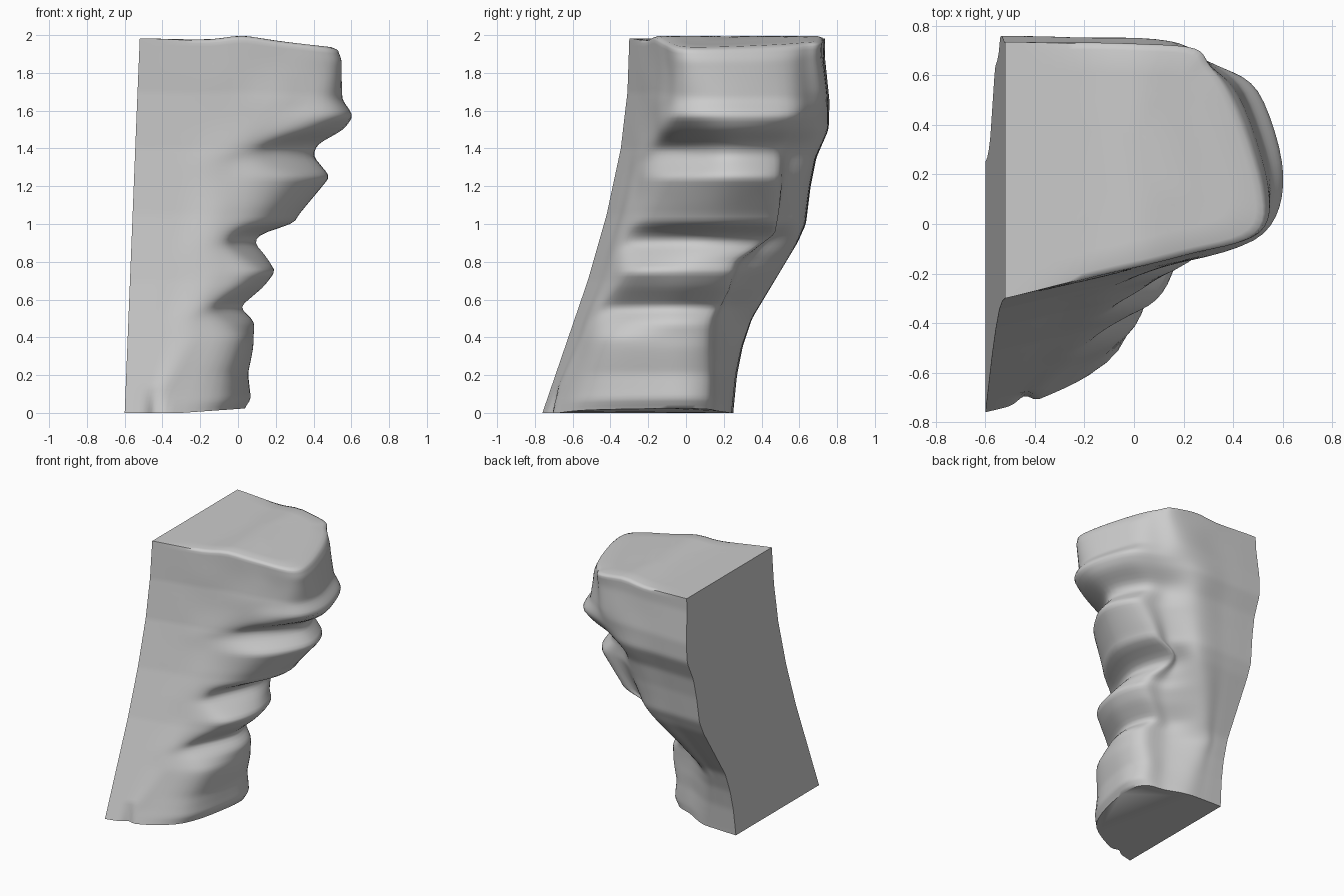
import bpy, bmesh
from math import exp
from mathutils import Vector, noise

if "Cube" in bpy.data.objects:
    bpy.data.objects.remove(bpy.data.objects["Cube"])

# Height profiles: (z, value)
FRONT_Y = [(0, -.76), (.35, -.64), (.7, -.52), (1.05, -.42), (1.4, -.345), (1.7, -.31), (2, -.30)]
BACK_Y = [(0, .25), (.2, .27), (.35, .30), (.5, .35), (.65, .44), (.9, .59), (1, .635), (1.2, .66),
          (1.35, .69), (1.5, .755), (1.65, .76), (1.9, .735), (2, .735)]
RIGHT_X = [(0, .03), (.05, .065), (.2, .05), (.35, .08), (.48, .085), (.56, .01), (.62, .08), (.67, .14),
           (.75, .2), (.84, .14), (.89, .095), (.93, .095), (.97, .18), (1, .29), (1.05, .32), (1.25, .485),
           (1.36, .395), (1.42, .415), (1.5, .56), (1.57, .61), (1.67, .55), (1.8, .545), (1.92, .54), (2, .51)]
RIGHT_Y = [(0, -.1), (.5, -.1), (.75, -.02), (1, .15), (1.25, .2), (1.57, .2), (2, .15)]
SHOULDER_X = [(0, -.38), (.1, -.36), (.4, -.2), (.5, -.22), (.75, -.08), (.88, -.12), (1.1, -.05),
              (1.33, -.06), (1.5, .12), (1.65, .28), (1.8, .3), (2, .2)]
BULGE = [(0, .7), (.4, .75), (.55, .45), (.75, .75), (.9, .45), (1.02, .58), (1.25, .62), (1.4, .4),
         (1.57, .8), (1.7, .8), (2, .93)]
LUMP_BACK_Y = [(0, .1), (.5, .12), (.65, .2), (.8, .24), (.95, .45), (1.2, .47), (1.4, .46), (1.57, .54), (2, .5)]
COLUMN_X = [(0, -.3), (.45, -.38), (.7, -.25), (.95, -.1), (1.4, 0), (1.7, .15), (2, .22)]
VALLEY = [(0, 0), (.3, .02), (.6, .06), (.9, .06), (1.3, .03), (1.6, -.02), (2, -.03)]
TOP_Z = [(-.6, 1.985), (-.15, 1.975), (.02, 2.0), (.2, 1.97), (.5, 1.935), (.6, 1.93)]


def linear(profile, t):
    for (a, u), (b, v) in zip(profile, profile[1:]):
        if t <= b:
            return u + (v - u) * max(0, (t - a) / (b - a))
    return profile[-1][1]


def at(profile, t, r=.018):
    """Profile lookup with softened corners."""
    return sum(linear(profile, t + r * k) for k in (-1, -.5, 0, .5, 1)) / 5


def spline(p, steps):
    """Catmull-Rom curve through the points, keeping both end corners sharp."""
    p = [2 * p[0] - p[1]] + p + [2 * p[-1] - p[-2]]
    out = []
    for a, b, c, d in zip(p, p[1:], p[2:], p[3:]):
        for i in range(steps):
            t = i / steps
            out.append(.5 * (2 * b + (c - a) * t + (2 * a - 5 * b + 4 * c - d) * t * t
                             + (3 * b - a - 3 * c + d) * t ** 3))
    return out + [p[-2]]


def section(z):
    """Horizontal outline: front face, rock ledge, valley, back column, flat left wall."""
    xl = -.6 + .04 * z
    yf, yb = linear(FRONT_Y, z), at(BACK_Y, z)
    xr, ry = at(RIGHT_X, z), at(RIGHT_Y, z)
    fx = at(SHOULDER_X, z)
    fy = yf + .24 * (fx - xl)
    k = at(BULGE, z)
    lx, ly = xr - .04 - .04 * z, at(LUMP_BACK_Y, z)
    cx, cy = at(COLUMN_X, z), yb - .02
    pts = [(xl, yf), ((xl + fx) / 2, (yf + fy) / 2), (fx, fy),
           (fx + k * (xr - fx), fy + .3 * (ry - fy)), (xr, ry), (lx, ly),
           ((lx + cx) / 2, (ly + cy) / 2 - at(VALLEY, z)), (cx, cy),
           ((cx + xl) / 2, yb - .005), (xl, yb)]
    return spline([Vector(q) for q in pts], 6)


def place(x, y, z):
    """Uneven top and slightly lifted lower right edge."""
    top = at(TOP_Z, x, .05)
    if z > 1.6:
        z = 1.6 + (z - 1.6) * (top - 1.6) / .4
    z += max(0, x + .3) * .07 * max(0, 1 - z / .3)
    return Vector((x, y, z))


bm = bmesh.new()
N = 100
rings = []
for i in range(N + 1):
    z = 2 * i / N
    ring = []
    for p in section(z):
        v = place(p.x, p.y, z)
        # gentle weathering, fading out at the flat wall
        w = min(1, max(0, (p.x + .4) * 2)) * .01
        n = noise.noise_vector(v * 4)
        v += Vector((n.x * .3, n.y, 0)) * w
        # small notch at the foot of the front face
        if p.y < -.5:
            v.y += .035 * exp(-((p.x + .44) / .035) ** 2) * max(0, 1 - z / .14)
        ring.append(bm.verts.new(v))
    rings.append(ring)


def bridge(a, b):
    m = len(a)
    for j in range(m):
        bm.faces.new((a[j], a[(j + 1) % m], b[(j + 1) % m], b[j]))


for a, b in zip(rings, rings[1:]):
    bridge(a, b)

# Top surface: shrinking rings that follow the uneven height
last = rings[-1]
centre = Vector((-.05, .25, 0))
for s in (.94, .75, .5, .25):
    ring = []
    for v in rings[-1]:
        q = centre + (v.co - centre) * s
        ring.append(bm.verts.new(place(q.x, q.y, 2)))
    bridge(last, ring)
    last = ring
bm.faces.new(last)
# Worn rim: soften the top edge away from the wall
for v in rings[-1]:
    f = min(1, max(0, (v.co.x + .45) * 3))
    v.co.z -= .008 * f
    v.co.x += (centre.x - v.co.x) * .012 * f
    v.co.y += (centre.y - v.co.y) * .012 * f
# Flat underside
bm.faces.new(list(reversed(rings[0])))
bmesh.ops.recalc_face_normals(bm, faces=bm.faces)

mesh = bpy.data.meshes.new("rock_cliff")
bm.to_mesh(mesh)
bm.free()
rock = bpy.data.objects.new("rock_cliff", mesh)
bpy.context.collection.objects.link(rock)
bpy.context.view_layer.objects.active = rock
rock.select_set(True)
bpy.ops.object.shade_smooth_by_angle(angle=1.05)
